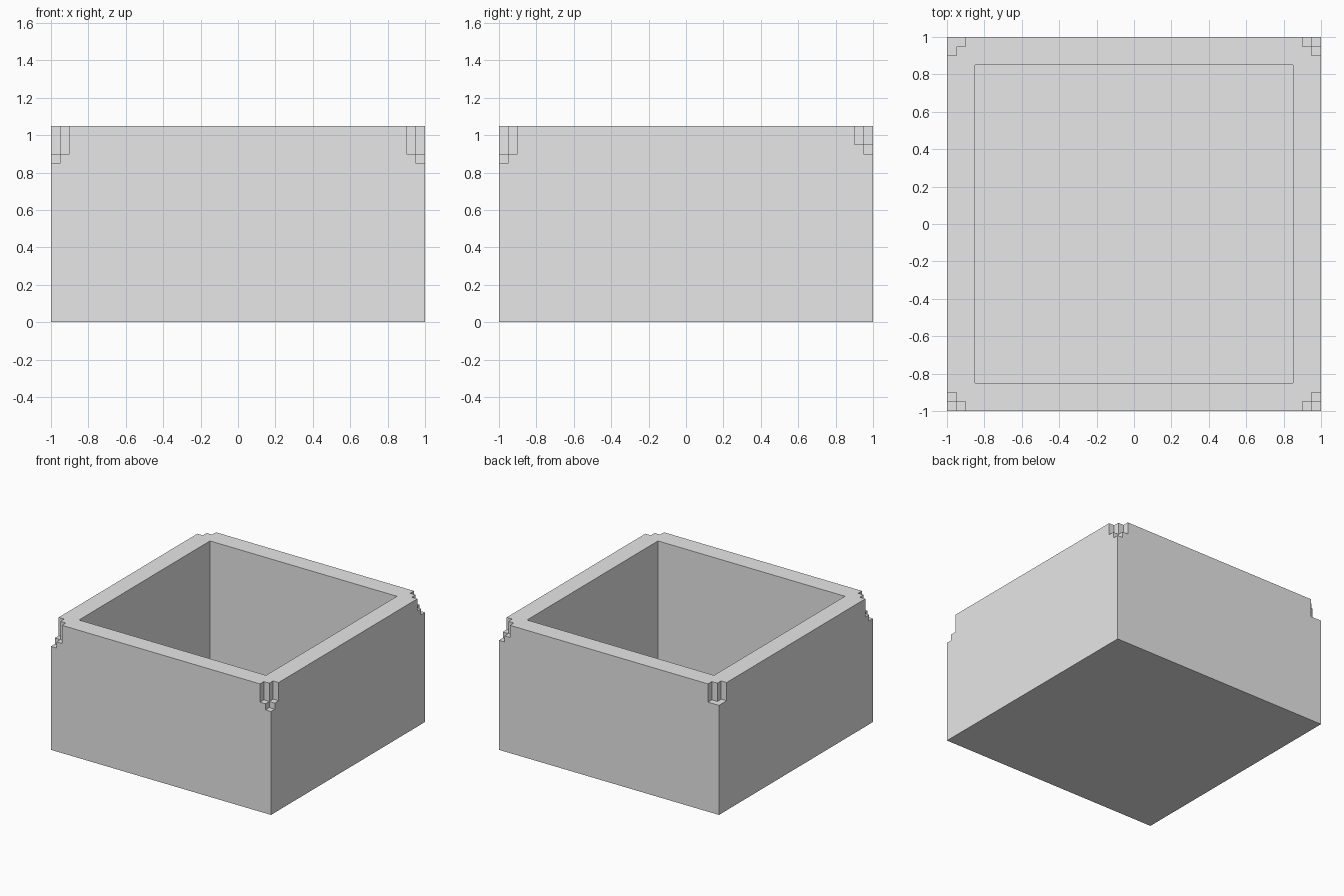
import bpy
import bmesh
from mathutils import Vector

default = bpy.data.objects.get("Cube")
if default:
    bpy.data.objects.remove(default, do_unlink=True)

HEIGHT = 1.05
UNIT = 0.05           # size of one corner step
OVER = 0.2            # how far cutters reach outside the body

grey = bpy.data.materials.new("plain_grey")
grey.use_nodes = True
grey.diffuse_color = (0.8, 0.8, 0.8, 1)
grey.node_tree.nodes["Principled BSDF"].inputs["Base Color"].default_value = (0.8, 0.8, 0.8, 1)


def box(name, a, b):
    """Axis-aligned box between two opposite corners, in any order."""
    low = Vector(map(min, a, b))
    high = Vector(map(max, a, b))
    bm = bmesh.new()
    bmesh.ops.create_cube(bm, size=1)
    for v in bm.verts:
        v.co = Vector((low[i] if v.co[i] < 0 else high[i]) for i in range(3))
    mesh = bpy.data.meshes.new(name)
    bm.to_mesh(mesh)
    bm.free()
    mesh.materials.append(grey)
    obj = bpy.data.objects.new(name, mesh)
    bpy.context.collection.objects.link(obj)
    return obj


def carve(target, a, b):
    """Subtract a box from the target and discard the cutter."""
    cutter = box("cutter", a, b)
    cutter.hide_render = True
    mod = target.modifiers.new("carve", "BOOLEAN")
    mod.operation = "DIFFERENCE"
    mod.solver = "EXACT"
    mod.object = cutter
    bpy.context.view_layer.objects.active = target
    bpy.ops.object.modifier_apply(modifier=mod.name)
    bpy.data.objects.remove(cutter, do_unlink=True)


# Open box: outer block with a square cavity
body = box("open_box", (-1, -1, 0), (1, 1, HEIGHT))
inner = 1 - 3 * UNIT
carve(body, (-inner, -inner, UNIT), (inner, inner, HEIGHT + OVER))

# Stepped corner notches: side x, side y, step floor, corner floor
corners = [
    (-1, -1, 0.90, 0.85),
    (1, -1, 0.90, 0.85),
    (1, 1, 0.95, 0.90),
    (-1, 1, 0.90, 0.90),
]
near, far, out, top = 1 - UNIT, 1 - 2 * UNIT, 1 + OVER, HEIGHT + OVER
for sx, sy, step, deep in corners:
    end = (sx * out, sy * out, top)
    carve(body, (sx * far, sy * near, step), end)
    carve(body, (sx * near, sy * far, step), end)
    if deep < step:
        carve(body, (sx * near, sy * near, deep), end)
